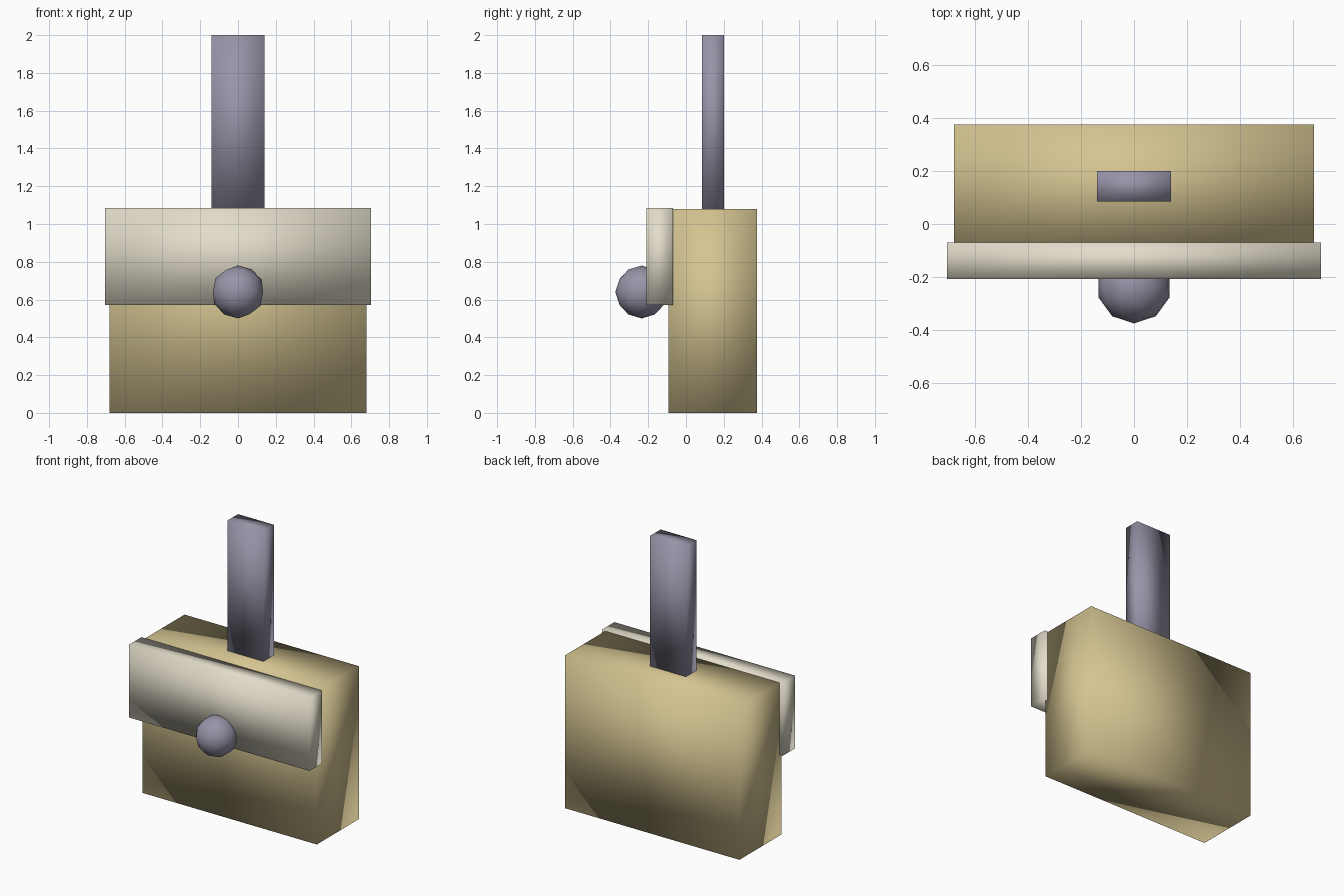
import bpy

if "Cube" in bpy.data.objects:
    bpy.data.objects.remove(bpy.data.objects["Cube"])


def material(name, rgb):
    m = bpy.data.materials.new(name)
    lin = [c / 12.92 if c <= 0.04045 else ((c + 0.055) / 1.055) ** 2.4
           for c in (v / 255 for v in rgb)]
    m.diffuse_color = (*lin, 1)
    m.use_nodes = True
    m.node_tree.nodes["Principled BSDF"].inputs["Base Color"].default_value = m.diffuse_color
    return m


tan = material("tan", (212, 196, 145))
cream = material("cream", (226, 220, 202))
grey = material("violet grey", (151, 148, 168))


def finish(name, mat):
    # every part is shaded fully smooth
    o = bpy.context.object
    o.name = name
    o.data.materials.append(mat)
    bpy.ops.object.shade_smooth()


def box(name, lo, hi, mat):
    bpy.ops.mesh.primitive_cube_add(size=1, location=[(a + b) / 2 for a, b in zip(lo, hi)])
    o = bpy.context.object
    o.scale = [b - a for a, b in zip(lo, hi)]
    bpy.ops.object.transform_apply(location=False, rotation=False, scale=True)
    finish(name, mat)


# Bag body, front flap and upright strap
box("body", (-0.68, -0.092, 0), (0.68, 0.375, 1.08), tan)
box("flap", (-0.705, -0.208, 0.57), (0.705, -0.07, 1.084), cream)
box("strap", (-0.14, 0.084, 1.08), (0.14, 0.2, 2.0), grey)

# Round faceted clasp
bpy.ops.mesh.primitive_ico_sphere_add(subdivisions=2, radius=0.14, location=(0, -0.235, 0.64))
finish("clasp", grey)
